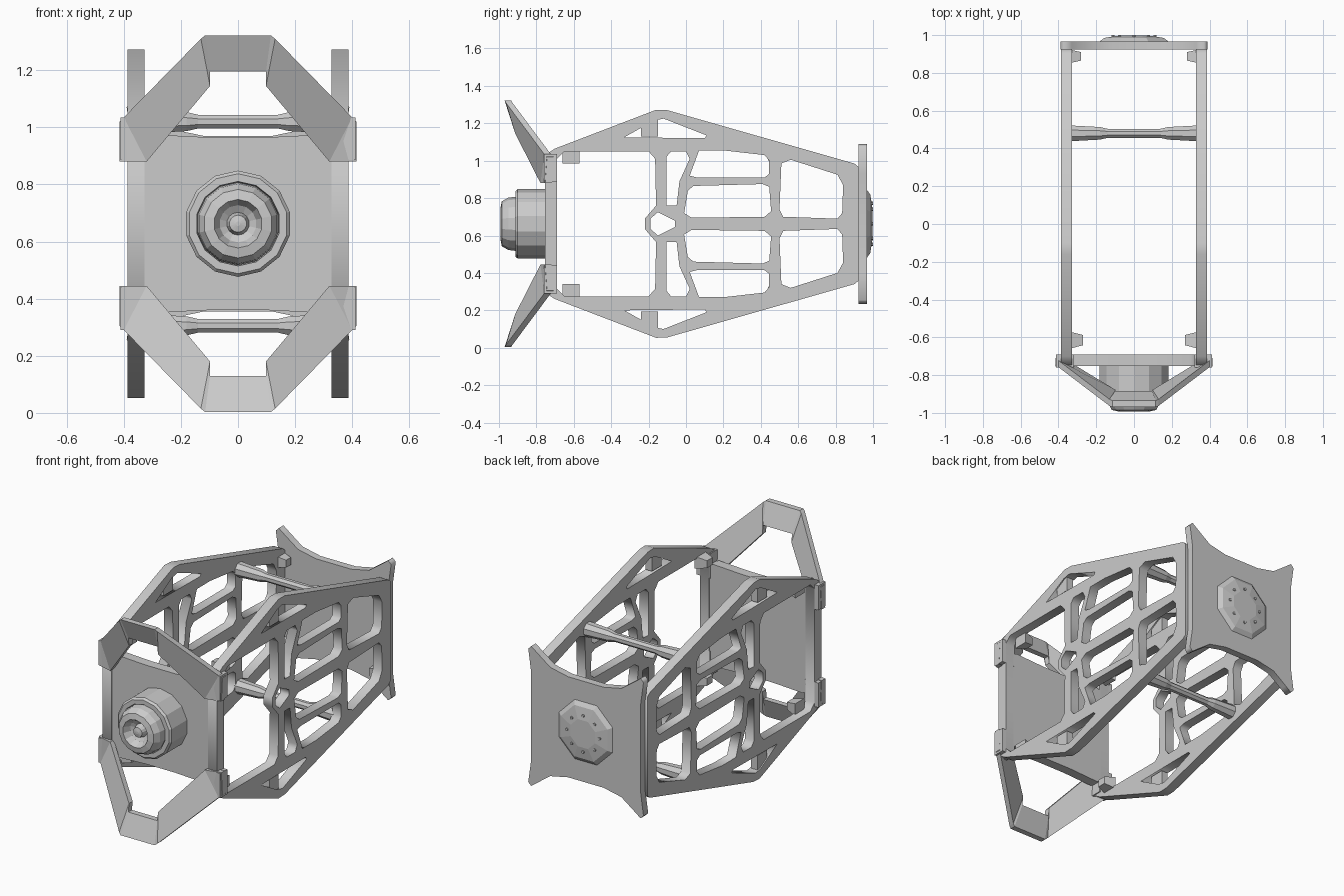
import bpy, bmesh, math
from mathutils import Matrix, Vector

if "Cube" in bpy.data.objects:
    bpy.data.objects.remove(bpy.data.objects["Cube"])

MID = 0.6625                       # height of the horizontal symmetry plane


def flip(pts):
    return [(y, 2 * MID - z) for y, z in pts]


def full(pts):
    """Close an upper half profile with its mirror image below."""
    return pts + flip(pts)[::-1]


def add_mesh(name, bm):
    bmesh.ops.recalc_face_normals(bm, faces=bm.faces[:])
    me = bpy.data.meshes.new(name)
    bm.to_mesh(me)
    bm.free()
    ob = bpy.data.objects.new(name, me)
    bpy.context.collection.objects.link(ob)
    return ob


def plate(name, loops, thick, matrix):
    """Filled outline with holes, turned into a slab mesh."""
    cu = bpy.data.curves.new(name + "_profile", 'CURVE')
    cu.dimensions = '2D'
    cu.fill_mode = 'BOTH'
    cu.extrude = thick / 2
    for pts in loops:
        s = cu.splines.new('POLY')
        s.points.add(len(pts) - 1)
        for p, (u, v) in zip(s.points, pts):
            p.co = (u, v, 0, 1)
        s.use_cyclic_u = True
    tmp = bpy.data.objects.new(name + "_profile", cu)
    bpy.context.collection.objects.link(tmp)
    dg = bpy.context.evaluated_depsgraph_get()
    me = bpy.data.meshes.new_from_object(tmp.evaluated_get(dg))
    bpy.data.objects.remove(tmp)
    me.transform(matrix)
    ob = bpy.data.objects.new(name, me)
    bpy.context.collection.objects.link(ob)
    return ob


def lathe(name, profile, sides, matrix):
    """Revolve (radius, height) points around local z."""
    bm = bmesh.new()
    rings = []
    for r, h in profile:
        rings.append([bm.verts.new((r * math.cos(2 * math.pi * (i + .5) / sides),
                                    r * math.sin(2 * math.pi * (i + .5) / sides), h))
                      for i in range(sides)])
    for a, b in zip(rings, rings[1:]):
        for i in range(sides):
            j = (i + 1) % sides
            bm.faces.new((a[i], a[j], b[j], b[i]))
    bm.faces.new(rings[0])
    bm.faces.new(rings[-1])
    bm.transform(matrix)
    return add_mesh(name, bm)


def block(name, lo, hi, taper=1.0):
    """Box whose outer (+x) face can shrink."""
    bm = bmesh.new()
    bmesh.ops.create_cube(bm, size=1)
    c, d = (Vector(lo) + Vector(hi)) / 2, Vector(hi) - Vector(lo)
    for v in bm.verts:
        k = taper if v.co.x < 0 else 1
        v.co = c + Vector((v.co.x * d.x, v.co.y * d.y * k, v.co.z * d.z * k))
    return add_mesh(name, bm)


def corners(ob):
    """Repeat an upper right part on all four corners."""
    bm = bmesh.new()
    for sx in (1, -1):
        for sz in (1, -1):
            n = len(bm.verts)
            bm.from_mesh(ob.data)
            bm.verts.ensure_lookup_table()
            for v in bm.verts[n:]:
                v.co = (v.co.x * sx, v.co.y, MID + (v.co.z - MID) * sz)
    bmesh.ops.recalc_face_normals(bm, faces=bm.faces[:])
    bm.to_mesh(ob.data)
    bm.free()


ALONG_X = Matrix(((0, 0, 1, 0), (1, 0, 0, 0), (0, 1, 0, 0), (0, 0, 0, 1)))
TO_FRONT = Matrix(((1, 0, 0, 0), (0, 0, -1, 0), (0, 1, 0, 0), (0, 0, 0, 1)))

# Side truss panels: outline, mirrored windows, and windows crossing the middle
outline = full([(-.755, 1.03), (-.70, 1.065), (-.16, 1.272), (-.10, 1.27), (.90, .985), (.925, .965)])
front_window = full([(-.69, 1.01), (-.65, 1.05), (-.20, 1.05), (-.165, 1.01), (-.16, .76), (-.22, .69)])
hub_hole = full([(-.19, .69), (-.15, .725), (-.06, .68)])
upper = [
    [(-.105, .76), (-.05, .76), (-.035, .89), (.02, 1.01), (0, 1.05), (-.08, 1.05), (-.105, 1.02)],
    [(.02, .92), (.06, .91), (.42, .91), (.445, .93), (.445, 1.0), (.42, 1.03), (.20, 1.055), (.07, 1.055)],
    [(-.01, .72), (.03, .695), (.42, .70), (.455, .73), (.445, .86), (.41, .875), (.04, .865), (.01, .84)],
    [(.52, .70), (.81, .69), (.835, .72), (.84, .87), (.81, .925), (.56, 1.005), (.51, .985), (.50, .74)],
    [(-.33, 1.125), (-.17, 1.215), (-.12, 1.225), (.11, 1.135), (.10, 1.12)],
]
loops = [outline, front_window, hub_hole] + upper + [flip(h) for h in upper]
for s, side in ((1, "right"), (-1, "left")):
    plate("side_truss_" + side, loops, .06, Matrix.Translation((s * .357, 0, 0)) @ ALONG_X)

# Front bulkhead
half = [(-.345, .96), (-.30, .975), (-.10, .965), (.10, .965), (.30, .975), (.345, .96)]
plate("front_plate", [full(half)], .06, Matrix.Translation((0, -.722, 0)) @ TO_FRONT)

# Rear plate with concave top and bottom edges
half = [(-.37, .93), (-.39, 1.07), (-.37, 1.09), (-.33, 1.06), (-.24, .995), (-.12, .97),
        (.12, .97), (.24, .995), (.33, 1.06), (.37, 1.09), (.39, 1.07), (.37, .93)]
plate("rear_plate", [full(half)], .045, Matrix.Translation((0, .945, 0)) @ TO_FRONT)

# Rear mounting disc and bolts
lathe("rear_disc", [(.20, -.965), (.17, -.985), (.09, -.997)], 8,
      Matrix.Translation((0, 0, MID)) @ TO_FRONT)
for i in range(8):
    a = math.pi / 4 * i
    lathe("rear_bolt", [(.009, -.975), (.009, -1.0)], 6,
          Matrix.Translation((.11 * math.cos(a), 0, MID + .11 * math.sin(a))) @ TO_FRONT)

# Front nozzle: drum, groove, tapered collar and hollow core
lathe("front_nozzle", [(.186, .74), (.186, .90), (.175, .912), (.148, .912), (.142, .86), (.132, .86),
                       (.145, .91), (.14, .95), (.12, .985), (.085, .992), (.065, .95), (.04, .935),
                       (.03, .97), (.008, .975)], 14,
      Matrix.Translation((0, 0, MID)) @ TO_FRONT)

# Bumper hoops, upper and lower, as (outer point, inner point) sections
sections = [((.415, -.735, 1.02), (.415, -.745, .88)),
            ((.40, -.75, 1.035), (.32, -.77, .88)),
            ((.13, -.955, 1.31), (.098, -.905, 1.145)),
            ((.115, -.962, 1.322), (.098, -.912, 1.195))]
for sz, name in ((1, "upper_hoop"), (-1, "lower_hoop")):
    bm = bmesh.new()
    path = sections + [tuple((-x, y, z) for x, y, z in s) for s in sections[::-1]]
    rows = []
    for o, i in path:
        pts = [o, i, (i[0], i[1] + .035, i[2]), (o[0], o[1] + .035, o[2])]
        rows.append([bm.verts.new((x, y - .008, MID + (z - MID) * sz)) for x, y, z in pts])
    for a, b in zip(rows, rows[1:]):
        for k in range(4):
            bm.faces.new((a[k], a[(k + 1) % 4], b[(k + 1) % 4], b[k]))
    bm.faces.new(rows[0])
    bm.faces.new(rows[-1])
    add_mesh(name, bm)

# Cross bars with flared ends
for z, name in ((1.02, "upper_cross_bar"), (2 * MID - 1.02, "lower_cross_bar")):
    lathe(name, [(.045, -.335), (.04, -.25), (.036, -.18), (.026, -.14),
                 (.026, .14), (.036, .18), (.04, .25), (.045, .335)], 8,
          Matrix.Translation((0, .48, z)) @ ALONG_X)

# Corner clamps and inner brackets
corners(block("hoop_clamps", (.32, -.76, .885), (.412, -.69, 1.035)))
corners(block("front_brackets", (.27, -.66, .985), (.34, -.57, 1.06), .6))
corners(block("rear_brackets", (.28, .85, .88), (.35, .925, .955), .6))
corners(block("apex_gussets", (.335, -.24, 1.13), (.38, -.15, 1.225)))
